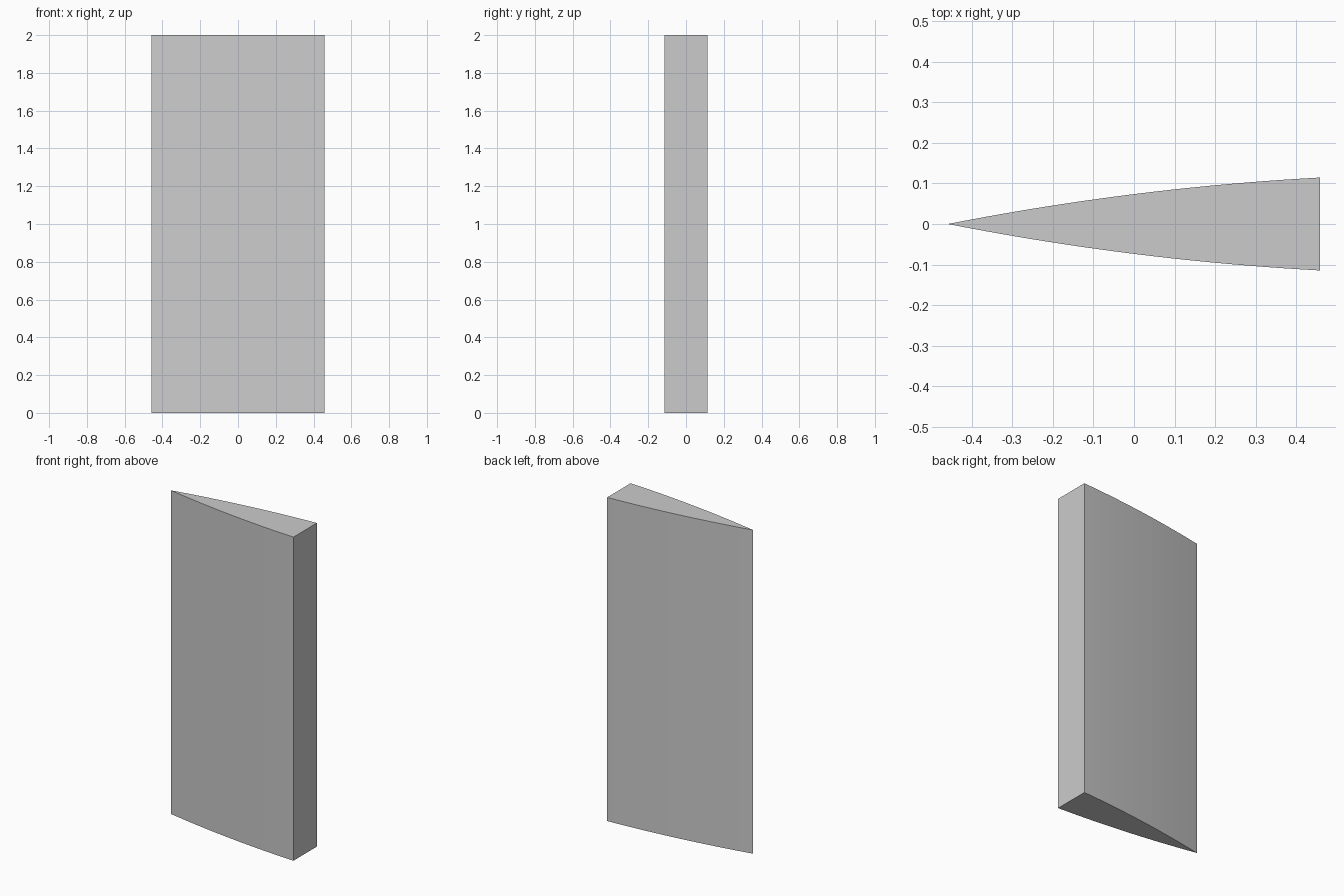
import bpy, bmesh

if "Cube" in bpy.data.objects:
    bpy.data.objects.remove(bpy.data.objects["Cube"])

HALF_CHORD, HALF_THICK, HEIGHT, STEPS = 0.459, 0.1145, 2.0, 20
K = 0.728  # fullness of the parabolic side curve


def half_width(t):
    return HALF_THICK * (2 * t - K * t * t) / (2 - K)


# Wedge outline: one curved side from tip to blunt back, then its mirror
side = [(-HALF_CHORD + 2 * HALF_CHORD * i / STEPS, half_width(i / STEPS))
        for i in range(STEPS + 1)]
outline = [(x, -y) for x, y in side] + [(x, y) for x, y in reversed(side[1:])]

# Extrude the outline upward
bm = bmesh.new()
base = bm.faces.new([bm.verts.new((x, y, 0)) for x, y in outline])
result = bmesh.ops.extrude_face_region(bm, geom=[base], use_keep_orig=True)
top = [v for v in result["geom"] if isinstance(v, bmesh.types.BMVert)]
bmesh.ops.translate(bm, verts=top, vec=(0, 0, HEIGHT))
bmesh.ops.recalc_face_normals(bm, faces=bm.faces)

mesh = bpy.data.meshes.new("curved_wedge")
bm.to_mesh(mesh)
bm.free()
obj = bpy.data.objects.new("curved_wedge", mesh)
bpy.context.collection.objects.link(obj)

# Smooth curved sides, sharp corners
bpy.context.view_layer.objects.active = obj
obj.select_set(True)
bpy.ops.object.shade_smooth_by_angle(angle=0.4)
